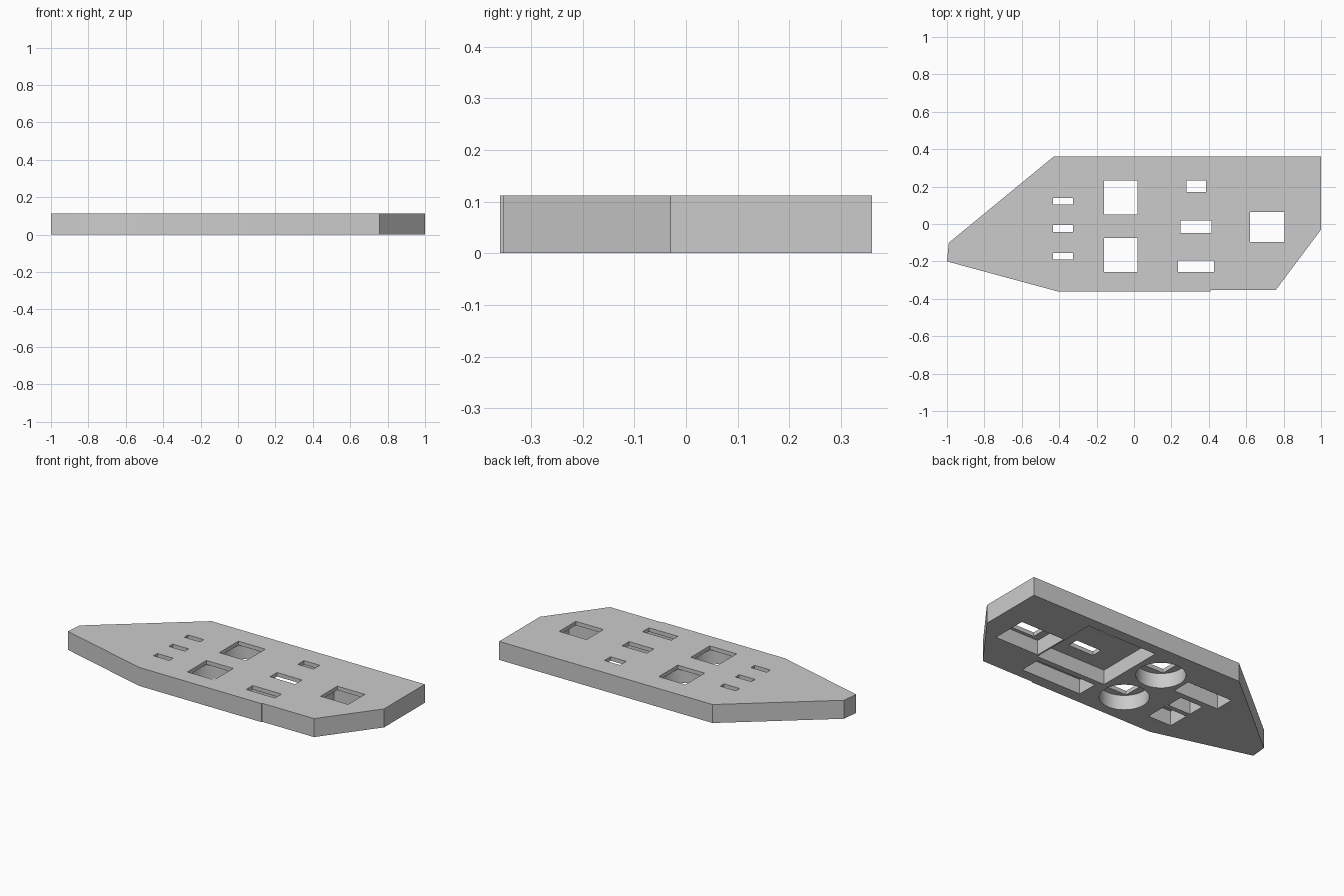
import bpy
import bmesh
from mathutils import Matrix

if "Cube" in bpy.data.objects:
    bpy.data.objects.remove(bpy.data.objects["Cube"], do_unlink=True)

HEIGHT = 0.112   # full thickness of the panel
FLOOR = 0.088    # ceiling of the underside pockets
grey = bpy.data.materials.new("plain_grey")
grey.use_nodes = True
grey.diffuse_color = (0.6, 0.6, 0.6, 1)
grey.node_tree.nodes["Principled BSDF"].inputs["Base Color"].default_value = grey.diffuse_color


def make_object(name, bm):
    bmesh.ops.recalc_face_normals(bm, faces=bm.faces)
    mesh = bpy.data.meshes.new(name)
    bm.to_mesh(mesh)
    bm.free()
    mesh.materials.append(grey)
    obj = bpy.data.objects.new(name, mesh)
    bpy.context.collection.objects.link(obj)
    return obj


def prism(name, outline, z0, z1):
    bm = bmesh.new()
    face = bm.faces.new([bm.verts.new((x, y, z0)) for x, y in outline])
    top = bmesh.ops.extrude_face_region(bm, geom=[face])["geom"]
    verts = [v for v in top if isinstance(v, bmesh.types.BMVert)]
    bmesh.ops.translate(bm, verts=verts, vec=(0, 0, z1 - z0))
    return make_object(name, bm)


def box(name, x0, x1, y0, y1, z0, z1):
    return prism(name, [(x0, y0), (x1, y0), (x1, y1), (x0, y1)], z0, z1)


def cylinder(name, x, y, r, z0, z1):
    bm = bmesh.new()
    bmesh.ops.create_cone(bm, cap_ends=True, segments=64, radius1=r, radius2=r, depth=z1 - z0,
                          matrix=Matrix.Translation((x, y, (z0 + z1) / 2)))
    return make_object(name, bm)


# Panel body
panel = prism("control_panel", [(-1, -0.2), (-0.41, -0.36), (0.41, -0.36), (0.41, -0.354),
                                (0.757, -0.354), (1, -0.03), (1, 0.36), (-0.43, 0.36),
                                (-0.99, -0.1)], 0, HEIGHT)

# Underside pockets
pockets = [(0.575, 0.865, -0.115, 0.1), (0.1, 0.565, -0.13, 0.295), (0.135, 0.535, -0.29, -0.165),
           (-0.53, -0.23, 0.06, 0.177), (-0.455, -0.305, -0.078, 0.025),
           (-0.455, -0.3, -0.237, -0.107)]
cutters = [box("pocket_cutter", *p, -0.1, FLOOR) for p in pockets]
cutters += [cylinder("round_cutter", -0.07, y, 0.134, -0.1, FLOOR) for y in (0.14, -0.165)]

# Windows through the top skin
windows = [(0.62, 0.805, -0.095, 0.065), (0.28, 0.385, 0.172, 0.232), (0.248, 0.415, -0.047, 0.02),
           (0.235, 0.428, -0.257, -0.195), (-0.16, 0.02, 0.05, 0.232), (-0.16, 0.02, -0.256, -0.074)]
windows += [(-0.433, -0.327, y - 0.018, y + 0.018) for y in (0.122, -0.024, -0.172)]
cutters += [box("window_cutter", *w, FLOOR - 0.02, HEIGHT + 0.1) for w in windows]

# Cut everything and remove the helpers
bpy.context.view_layer.objects.active = panel
for cutter in cutters:
    mod = panel.modifiers.new("cut", "BOOLEAN")
    mod.operation = "DIFFERENCE"
    mod.solver = "EXACT"
    mod.object = cutter
    bpy.ops.object.modifier_apply(modifier=mod.name)
    bpy.data.objects.remove(cutter, do_unlink=True)

# Smooth round walls, sharp corners
bpy.ops.object.select_all(action="DESELECT")
panel.select_set(True)
bpy.ops.object.shade_smooth_by_angle()
